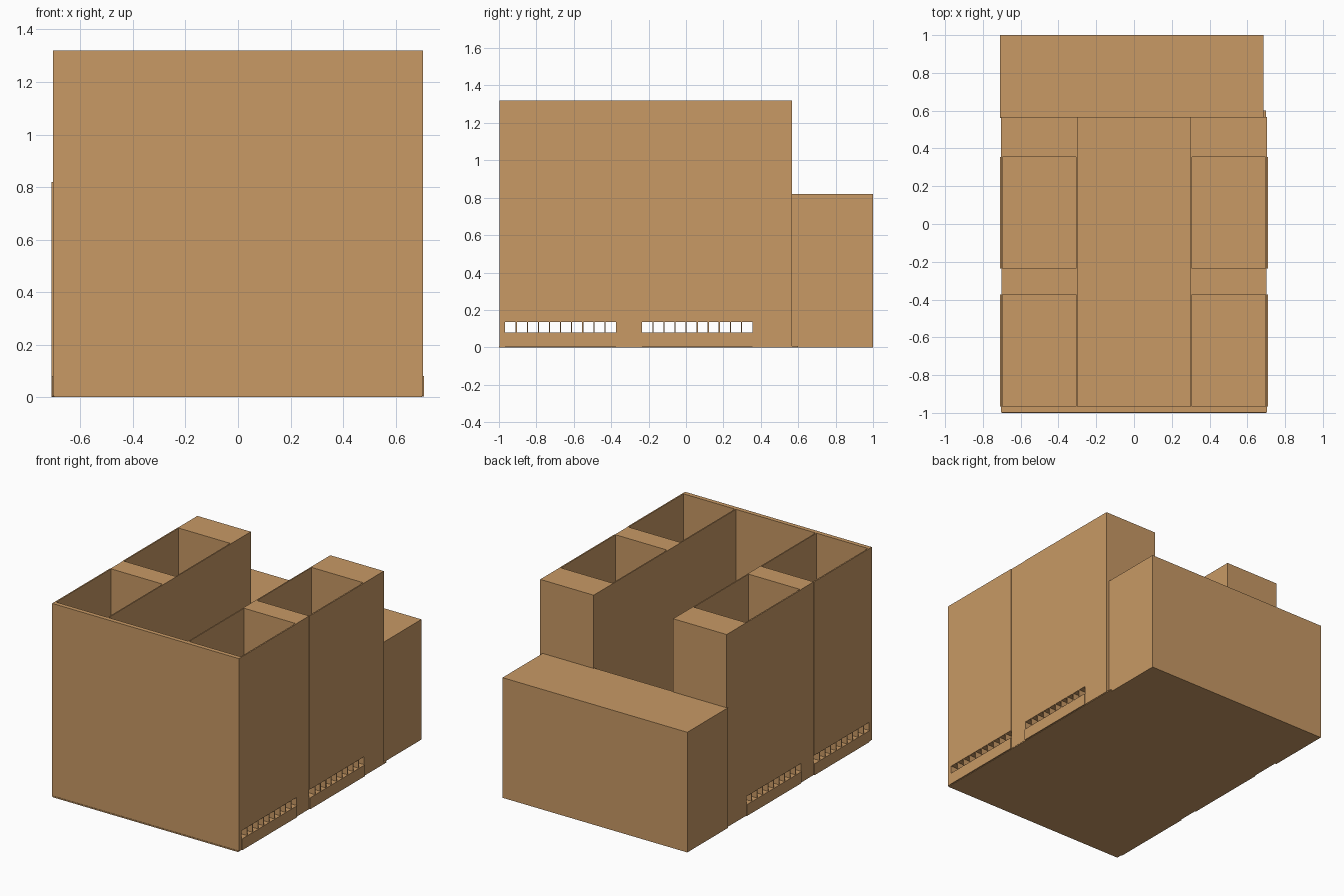
import bpy

cube = bpy.data.objects.get("Cube")
if cube:
    bpy.data.objects.remove(cube, do_unlink=True)

# One plain timber colour
TAN = (0.58, 0.32, 0.13, 1)
timber = bpy.data.materials.new("tan")
timber.use_nodes = True
timber.diffuse_color = TAN
timber.node_tree.nodes["Principled BSDF"].inputs["Base Color"].default_value = TAN

TOP = 1.32
SLOT_LOW, SLOT_HIGH = 0.08, 0.135
SLOTS = 10


def box(name, x, y, z):
    """Box between the given (low, high) limits on each axis."""
    bpy.ops.mesh.primitive_cube_add(size=1)
    ob = bpy.context.object
    ob.name = name
    limits = [sorted(pair) for pair in (x, y, z)]
    for v in ob.data.vertices:
        v.co = [hi if c > 0 else lo for c, (lo, hi) in zip(v.co, limits)]
    ob.data.materials.append(timber)
    return ob


# Base, front wall and rear block
box("base_slab", (-0.70, 0.70), (-1.0, 0.60), (0, 0.008))
box("front_wall", (-0.705, 0.705), (-0.997, -0.967), (0.004, TOP))
box("rear_block", (-0.71, 0.685), (0.56, 1.0), (0, 0.82))

bays = {"front": (-0.967, -0.374), "rear": (-0.235, 0.355)}

for side, s in (("left", 1), ("right", -1)):
    inner, outer = 0.30 * s, 0.705 * s

    # Solid piers beside the bays
    box(f"{side}_middle_pier", (inner, 0.702 * s), (bays["front"][1], bays["rear"][0]), (0.004, TOP))
    box(f"{side}_rear_pier", (inner, 0.704 * s), (bays["rear"][1], 0.567), (0.004, TOP))

    for bay, span in bays.items():
        name = f"{side}_{bay}_bay"
        # Plinth, vented floor and the two thin walls of a bay
        box(f"{name}_plinth", (inner, 0.709 * s), span, (0.002, SLOT_LOW))
        box(f"{name}_floor", (inner, outer), span, (SLOT_HIGH, 0.15))
        box(f"{name}_outer_wall", (0.696 * s, outer), span, (0.15, TOP))
        box(f"{name}_inner_wall", (inner, 0.308 * s), span, (0.15, TOP))
        # Thin dividers that split the vent into square channels
        pitch = (span[1] - span[0]) / SLOTS
        for i in range(1, SLOTS):
            y = span[0] + i * pitch
            box(f"{name}_vent_divider_{i}", (inner, outer),
                (y - 0.003, y + 0.003), (SLOT_LOW, SLOT_HIGH))
